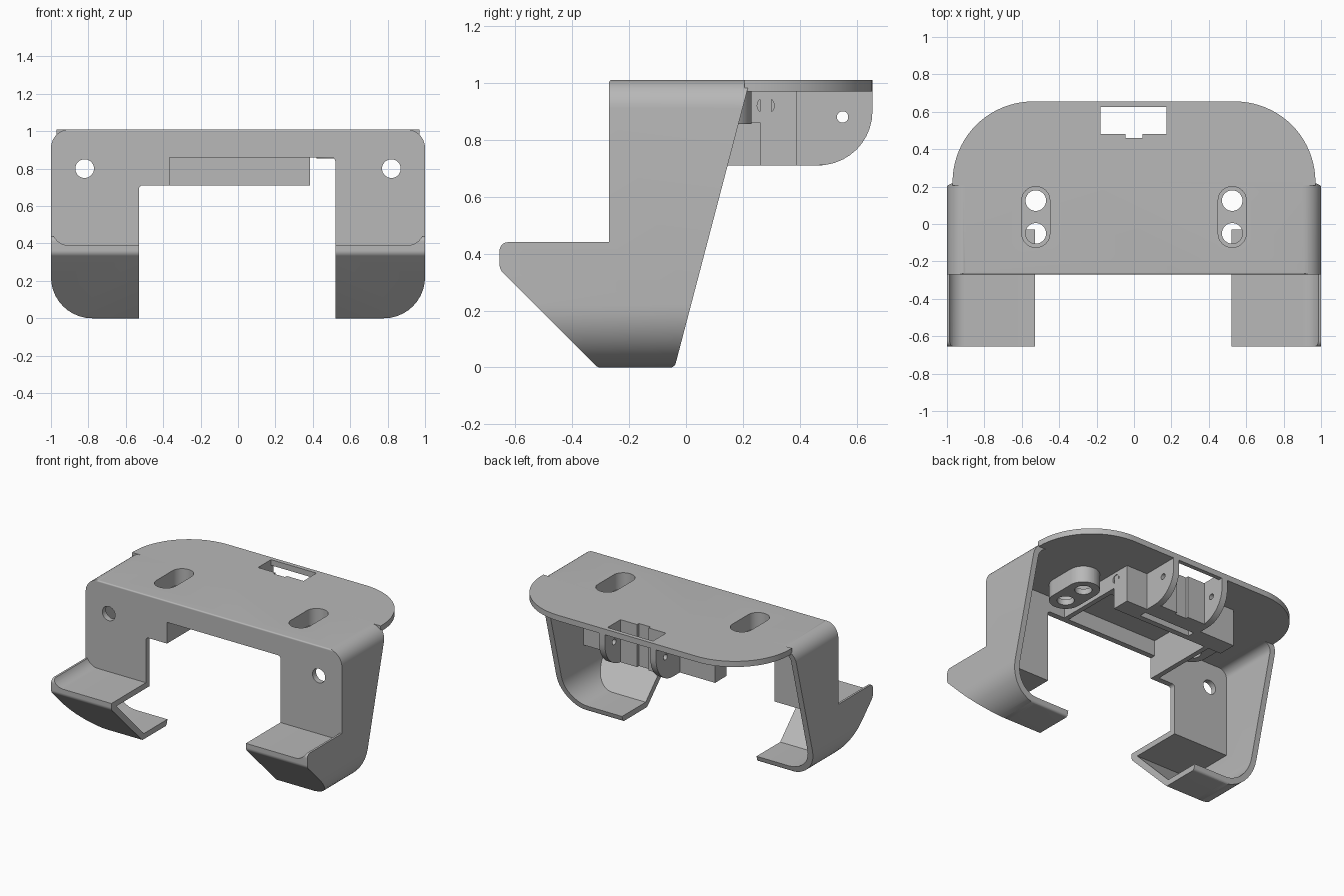
import bpy, bmesh, math
from mathutils import Vector

if "Cube" in bpy.data.objects:
    bpy.data.objects.remove(bpy.data.objects["Cube"], do_unlink=True)

grey = bpy.data.materials.new("plain_grey")
grey.use_nodes = True
grey.diffuse_color = (0.48, 0.48, 0.48, 1)
grey.node_tree.nodes["Principled BSDF"].inputs["Base Color"].default_value = (0.48, 0.48, 0.48, 1)


def rounded(corners, steps=10):
    """Outline from (a, b, radius) corners; a missing radius stays sharp."""
    out = []
    n = len(corners)
    for i, c in enumerate(corners):
        p = Vector(c[:2])
        r = c[2] if len(c) > 2 else 0
        if r == 0:
            out.append(p)
            continue
        u = (Vector(corners[i - 1][:2]) - p).normalized()
        w = (Vector(corners[(i + 1) % n][:2]) - p).normalized()
        half = u.angle(w) / 2
        centre = p + (u + w).normalized() * (r / math.sin(half))
        start = p + u * (r / math.tan(half)) - centre
        end = p + w * (r / math.tan(half)) - centre
        sweep = start.angle(end)
        for k in range(steps + 1):
            t = k / steps
            out.append(centre + (start * math.sin((1 - t) * sweep)
                                 + end * math.sin(t * sweep)) / math.sin(sweep))
    return out


def prism(name, outline, axis, lo, hi):
    """Extrude a 2D outline along X (y,z), Y (x,z) or Z (x,y)."""
    place = {"X": lambda a, b, d: (d, a, b),
             "Y": lambda a, b, d: (a, d, b),
             "Z": lambda a, b, d: (a, b, d)}[axis]
    bm = bmesh.new()
    rings = [[bm.verts.new(place(p[0], p[1], d)) for p in outline] for d in (lo, hi)]
    n = len(outline)
    for ring in rings:
        bm.faces.new(ring)
    for i in range(n):
        j = (i + 1) % n
        bm.faces.new((rings[0][i], rings[0][j], rings[1][j], rings[1][i]))
    bmesh.ops.recalc_face_normals(bm, faces=bm.faces)
    mesh = bpy.data.meshes.new(name)
    bm.to_mesh(mesh)
    bm.free()
    obj = bpy.data.objects.new(name, mesh)
    bpy.context.collection.objects.link(obj)
    mesh.materials.append(grey)
    return obj


def rect(a0, a1, b0, b1, r=0):
    return rounded([(a0, b0, r), (a1, b0, r), (a1, b1, r), (a0, b1, r)])


def circle(a, b, r):
    return [(a + r * math.cos(k * math.tau / 32), b + r * math.sin(k * math.tau / 32))
            for k in range(32)]


def block(name, x0, x1, y0, y1, z0, z1):
    return prism(name, rect(x0, x1, y0, y1), "Z", z0, z1)


def combine(target, tool, operation="DIFFERENCE"):
    """Apply a boolean and remove the tool."""
    mod = target.modifiers.new("cut", "BOOLEAN")
    mod.operation = operation
    mod.solver = "EXACT"
    mod.object = tool
    bpy.context.view_layer.objects.active = target
    bpy.ops.object.modifier_apply(modifier=mod.name)
    bpy.data.objects.remove(tool, do_unlink=True)


# Hooked shell: side profile limited by the rounded front outline
body = prism("hooked_shell", rounded([
    (-.27, 1.01, .01), (-.27, .44), (-.655, .44, .03), (-.655, .345, .04),
    (-.31, 0, .02), (-.04, 0, .02), (.225, 1.01)]), "X", -1.1, 1.1)
combine(body, prism("outline", rounded([
    (-1, 0, .22), (1, 0, .22), (1, 1.01, .1), (-1, 1.01, .1)]), "Y", -1, 1), "INTERSECT")

# Hollow inside, open at the back
hollow = prism("hollow", [(-.23, .97), (-.23, .35), (-.6, .35), (-.293, .04),
                          (.6, .04), (.6, .97)], "X", -1.1, 1.1)
combine(hollow, prism("inner_outline", rounded([
    (-.96, .04, .18), (.96, .04, .18), (.96, .97, .06), (-.96, .97, .06)]),
    "Y", -1, 1), "INTERSECT")
combine(body, hollow)

# Shelf tops dished between thin outer lips
combine(body, prism("dish", rounded([
    (-.995, .39, .09), (.995, .39, .09), (.995, .6), (-.995, .6)]), "Y", -.8, -.27))

# Stepped opening between the legs
combine(body, prism("opening", rounded([
    (-.53, -.2), (-.53, .71, .02), (-.365, .71), (-.365, .86),
    (.52, .86, .02), (.52, -.2)]), "Y", -1, 1))

# Front wall holes and top slots with sunken double-hole cups
parts = [body]
for side, label in ((1, "left"), (-1, "right")):
    x = side * .525
    combine(body, prism("hole", circle(side * .82, .8, .05), "Y", -.4, -.1))
    combine(body, prism("slot", rect(x - .075, x + .075, -.125, .2, .074), "Z", .9, 1.1))
    cup = prism(label + "_slot_cup", rect(x - .105, x + .105, -.155, .23, .104), "Z", .855, .985)
    combine(cup, prism("slot", rect(x - .075, x + .075, -.125, .2, .074), "Z", .895, 1.1))
    for y in (-.05, .125):
        combine(cup, prism("hole", circle(x, y, .055), "Z", .8, 1.1))
    parts.append(cup)

# Rear top plate with rounded corners
plate = prism("rear_top_plate", rounded([
    (-.97, .205), (.97, .205), (.97, .655, .43), (-.97, .655, .43)], 20), "Z", .97, 1.01)
notch = [(-.18, .48), (-.045, .48), (-.045, .46), (.045, .46), (.045, .48),
         (.175, .48), (.175, .625), (-.18, .625)]
combine(plate, prism("notch", notch, "Z", .6, 1.1))
parts.append(plate)

# Wall between the hinge cheeks, grooved under the notch
wall = block("hinge_wall", -.19, .19, .35, .48, .71, .98)
combine(wall, prism("notch", notch, "Z", .6, 1.1))
parts.append(wall)

# Quarter-round hinge cheeks with pin holes
for x0, label in ((.175, "left"), (-.225, "right")):
    cheek = prism(label + "_hinge_cheek", rounded([
        (.35, .71), (.655, .71, .19), (.655, .98), (.35, .98)]), "X", x0, x0 + .045)
    combine(cheek, prism("hole", circle(.55, .88, .02), "X", x0 - .1, x0 + .1))
    parts.append(cheek)

# Mount blocks either side of the hinge
left_block = prism("left_mount_block", [(.26, .71), (.39, .71), (.39, .98), (.19, .98),
                                        (.19, .86), (.26, .86)], "X", .2, .385)
combine(left_block, prism("hole", circle(.28, .92, .03), "X", .3, .5))
parts += [
    left_block,
    block("right_mount_block", -.5, -.2, .26, .39, .71, .98),
    block("mount_front_wall", -.36, .38, .26, .3, .71, .98),
    block("mount_back_wall", -.36, .38, .35, .389, .71, .98),
    block("right_mount_rail", -.4, -.365, -.25, .3, .71, .98),
    block("left_mount_rail", .35, .385, -.25, .2, .86, .98),
]

# Soft curved surfaces with crisp edges
bpy.ops.object.select_all(action="DESELECT")
for part in parts:
    part.select_set(True)
bpy.context.view_layer.objects.active = body
bpy.ops.object.shade_smooth_by_angle(angle=math.radians(30))
